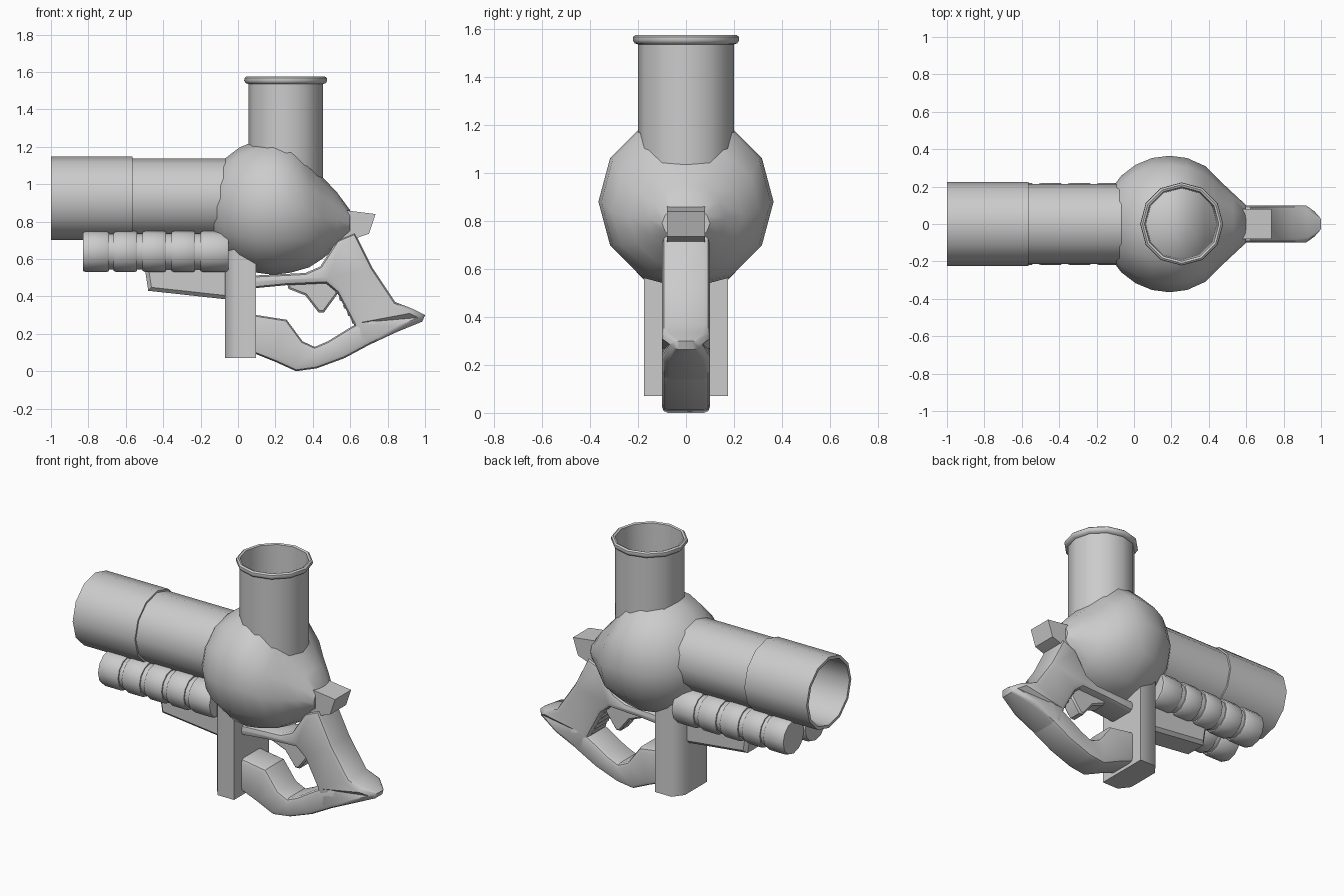
import bpy, bmesh
from math import sin, cos, pi, radians, sqrt

cube = bpy.data.objects.get("Cube")
if cube:
    bpy.data.objects.remove(cube, do_unlink=True)

GREY = (0.6, 0.6, 0.6, 1)
mat = bpy.data.materials.new("plain_grey")
mat.use_nodes = True
mat.diffuse_color = GREY
mat.node_tree.nodes["Principled BSDF"].inputs["Base Color"].default_value = GREY


def finish(name, bm, angle=40):
    bmesh.ops.recalc_face_normals(bm, faces=bm.faces)
    me = bpy.data.meshes.new(name)
    bm.to_mesh(me)
    bm.free()
    me.materials.append(mat)
    ob = bpy.data.objects.new(name, me)
    bpy.context.collection.objects.link(ob)
    bpy.ops.object.select_all(action='DESELECT')
    ob.select_set(True)
    bpy.context.view_layer.objects.active = ob
    bpy.ops.object.shade_smooth_by_angle(angle=radians(angle))
    return ob


def loft(name, stations, axis, closed=False, sides=12):
    """Rings of (position, centre a, centre b, radius a, radius b) along an axis;
    closed joins the last ring to the first, making a tube with a wall."""
    bm = bmesh.new()
    rings = []
    for t, ca, cb, ra, rb in stations:
        ring = []
        for i in range(sides):
            w = 2 * pi * i / sides
            a, b = ca + ra * cos(w), cb + rb * sin(w)
            ring.append(bm.verts.new((t, a, b) if axis == 'X' else (a, b, t)))
        rings.append(ring)
    pairs = list(zip(rings, rings[1:]))
    if closed:
        pairs.append((rings[-1], rings[0]))
    else:
        bm.faces.new(rings[0])
        bm.faces.new(rings[-1])
    for p, q in pairs:
        for i in range(sides):
            j = (i + 1) % sides
            bm.faces.new((p[i], p[j], q[j], q[i]))
    return finish(name, bm)


def slab(name, outline, half, bevel=0.0, segments=2, taper=None):
    """Side outline in x, z extruded across y, with rounded rims."""
    bm = bmesh.new()
    cap = bm.faces.new([bm.verts.new((x, -half, z)) for x, z in outline])
    ext = bmesh.ops.extrude_face_region(bm, geom=[cap], use_keep_orig=True)
    for v in ext["geom"]:
        if isinstance(v, bmesh.types.BMVert):
            v.co.y = half
    bmesh.ops.recalc_face_normals(bm, faces=bm.faces)
    if bevel:
        rims = [e for e in bm.edges if abs(e.verts[0].co.y - e.verts[1].co.y) < 1e-4]
        bmesh.ops.bevel(bm, geom=rims, offset=bevel, segments=segments,
                        profile=0.5, affect='EDGES', clamp_overlap=True)
    if taper:
        for v in bm.verts:
            v.co.y *= taper(v.co.x)
    bmesh.ops.triangulate(bm, faces=[f for f in bm.faces if len(f.verts) > 4])
    return finish(name, bm)


# Round body, drawn out at the rear into a neck
R, CX, CZ = 0.365, 0.19, 0.88
body = []
for deg in (3, 15, 30, 45, 60, 75, 90, 105):
    r = R * sin(radians(deg))
    body.append((CX - R * cos(radians(deg)), 0, CZ, r, r))
body += [(0.38, 0, 0.84, 0.31, 0.285), (0.45, 0, 0.82, 0.24, 0.22),
         (0.53, 0, 0.81, 0.165, 0.145), (0.6, 0, 0.79, 0.1, 0.07)]
loft("round_body", body, 'X')

# Hollow barrel with a wider muzzle sleeve
barrel = [(-0.05, 0.2), (-1, 0.205), (-1, 0.224), (-0.565, 0.224),
          (-0.565, 0.213), (-0.05, 0.213)]
loft("barrel", [(x, 0, 0.925, r, r) for x, r in barrel], 'X', closed=True)

# Upright open pipe with a rolled rim
pipe = [(1.0, 0.2), (1.535, 0.2), (1.54, 0.214), (1.553, 0.222), (1.567, 0.22),
        (1.575, 0.21), (1.57, 0.198), (1.0, 0.188)]
loft("feed_pipe", [(z, 0.255, 0, r, r) for z, r in pipe], 'Z', closed=True)

# Twin rows of ringed tubes under the barrel
ridges = ((-0.83, -0.69), (-0.665, -0.54), (-0.51, -0.385), (-0.355, -0.23), (-0.2, -0.05))
for side, y in (("left", 0.11), ("right", -0.11)):
    prof = []
    for a, b in ridges:
        prof += [(a, 0.096), (a, 0.104), (a + 0.015, 0.11),
                 (b - 0.01, 0.11), (b, 0.104), (b, 0.096)]
    loft(side + "_ringed_tube", [(x, y, 0.64, r, r) for x, r in prof], 'X')

# Keel between the tubes
slab("keel", [(-0.5, 0.56), (-0.48, 0.43), (-0.07, 0.385), (0.05, 0.385),
              (0.05, 0.6), (-0.45, 0.6)], 0.09, 0.02, 1)

# Broad chamfered post
bm = bmesh.new()
plan = [(-0.07, 0.11), (-0.02, 0.175), (0.095, 0.175)]
plan += [(x, -y) for x, y in reversed(plan)]
foot = bm.faces.new([bm.verts.new((x, y, 0.07)) for x, y in plan])
ext = bmesh.ops.extrude_face_region(bm, geom=[foot], use_keep_orig=True)
for v in ext["geom"]:
    if isinstance(v, bmesh.types.BMVert):
        v.co.z = 0.73
finish("post", bm, 60)

# Frame, raked grip and butt
tip = lambda x: 1 - 0.65 * max(0, (x - 0.93) / 0.07)
slab("grip", [(0.05, 0.44), (0.26, 0.46), (0.47, 0.47), (0.53, 0.42), (0.62, 0.25),
              (0.64, 0.12), (0.7, 0.14), (0.85, 0.21), (0.985, 0.265), (1.0, 0.3),
              (0.93, 0.335), (0.84, 0.37), (0.72, 0.55), (0.625, 0.74),
              (0.53, 0.7), (0.44, 0.56), (0.36, 0.525), (0.05, 0.51)],
     0.1, 0.03, 2, tip)

# Curved hand guard from the post to the butt
slab("hand_guard", [(0.05, 0.3), (0.1, 0.3), (0.26, 0.275), (0.345, 0.16), (0.41, 0.13),
                    (0.48, 0.16), (0.61, 0.24), (0.72, 0.29), (0.8, 0.23),
                    (0.7, 0.14), (0.57, 0.07), (0.42, 0.015), (0.31, 0),
                    (0.2, 0.05), (0.05, 0.11)], 0.1, 0.025, 2)

# Trigger
slab("trigger", [(0.26, 0.48), (0.27, 0.44), (0.36, 0.405), (0.43, 0.315),
                 (0.46, 0.315), (0.53, 0.41), (0.53, 0.48)], 0.05, 0.01, 1)

# Finger ridges down the front of the grip
for i in range(5):
    x, z = 0.535 + 0.022 * i, 0.435 - 0.04 * i
    slab(f"finger_ridge_{i + 1}", [(x - 0.018, z), (x - 0.012, z - 0.02),
                                   (x + 0.06, z - 0.03), (x + 0.06, z + 0.01)], 0.07)

# Flared rear lug
slab("rear_lug", [(0.5, 0.87), (0.575, 0.86), (0.655, 0.85), (0.735, 0.84),
                  (0.7, 0.735), (0.6, 0.7), (0.5, 0.68)], 0.08)
